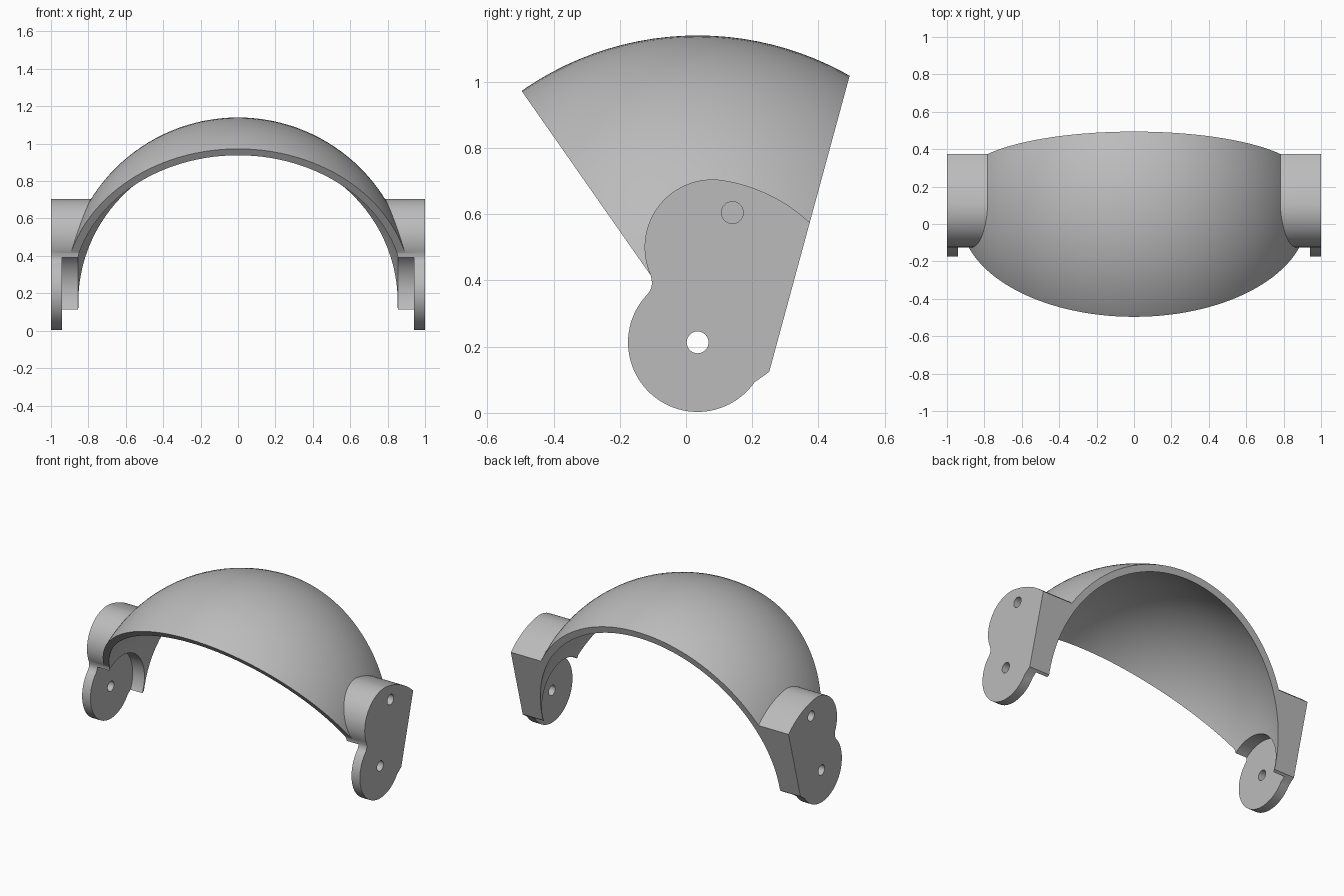
import bpy, bmesh
from math import sin, cos, radians, pi
from mathutils import Matrix

if "Cube" in bpy.data.objects:
    bpy.data.objects.remove(bpy.data.objects["Cube"])

PIVOT = (0.035, 0.213)          # hinge axis in the side plane (y, z)

grey = bpy.data.materials.new("plain_grey")
grey.use_nodes = True
grey.diffuse_color = (0.5, 0.5, 0.5, 1)
grey.node_tree.nodes["Principled BSDF"].inputs["Base Color"].default_value = (0.5, 0.5, 0.5, 1)


def finish(bm, name):
    bmesh.ops.recalc_face_normals(bm, faces=bm.faces)
    mesh = bpy.data.meshes.new(name)
    bm.to_mesh(mesh)
    bm.free()
    mesh.materials.append(grey)
    obj = bpy.data.objects.new(name, mesh)
    bpy.context.collection.objects.link(obj)
    return obj


def prism(name, outline, x0, x1):
    """Extrude a side outline of (y, z) points along x."""
    bm = bmesh.new()
    face = bm.faces.new([bm.verts.new((x0, y, z)) for y, z in outline])
    moved = bmesh.ops.extrude_face_region(bm, geom=[face])["geom"]
    verts = [v for v in moved if isinstance(v, bmesh.types.BMVert)]
    bmesh.ops.translate(bm, verts=verts, vec=(x1 - x0, 0, 0))
    return finish(bm, name)


def arc(centre, radius, start, end, steps):
    angles = [radians(start + (end - start) * i / steps) for i in range(steps + 1)]
    return [(centre[0] + radius * cos(a), centre[1] + radius * sin(a)) for a in angles]


def rod(name, centre, radius, x0, x1, steps=32):
    return prism(name, arc(centre, radius, 0, 360, steps)[:-1], x0, x1)


def ball(name, radius):
    bm = bmesh.new()
    turn = Matrix.Translation((0, *PIVOT)) @ Matrix.Rotation(pi / 2, 4, "Y")
    bmesh.ops.create_uvsphere(bm, u_segments=128, v_segments=64, radius=radius, matrix=turn)
    return finish(bm, name)


def combine(target, tool, operation):
    mod = target.modifiers.new("combine", "BOOLEAN")
    mod.operation, mod.solver, mod.object = operation, "EXACT", tool
    bpy.context.view_layer.objects.active = target
    bpy.ops.object.modifier_apply(modifier=mod.name)
    bpy.data.objects.remove(tool)


# Domed visor: ball trimmed at the front by a plane through the hinge axis
visor = ball("domed_visor", 0.927)
wedge = [PIVOT, (-0.825, 1.442), (1.2, 1.6), (1.2, 0.19), (0.33, 0.19), (0.2, 0.11)]
combine(visor, prism("wedge", wedge, -1.2, 1.2), "INTERSECT")

# Side lugs: upper lobe, small fillet, hinge disc and rear tip
lug = arc(PIVOT, 0.4955, 40, 81.1, 16)
lug += arc((0.08, 0.5), 0.205, 81.1, 204.5, 32)[1:]
lug += arc((-0.155, 0.393), 0.052, 24.5, -43.4, 10)[1:]
lug += arc(PIVOT, 0.21, 136.6, 325, 48)[1:]
lug += [(0.33, 0.18)]
combine(visor, prism("lugs", lug, -1, 1), "UNION")

# Slanted rear cut across the dome and lugs
rear = [(0.185, -0.12), (0.549, 1.22), (1.5, 1.22), (1.5, -0.12)]
combine(visor, prism("rear_cut", rear, -1.3, 1.3), "DIFFERENCE")

# Hollow inside and round recess behind each hinge disc
combine(visor, ball("hollow", 0.885), "DIFFERENCE")
combine(visor, rod("recess", PIVOT, 0.225, -0.94, 0.94, 96), "DIFFERENCE")

# Hinge holes and blind upper holes
combine(visor, rod("hinge_hole", PIVOT, 0.033, -1.2, 1.2), "DIFFERENCE")
for side in (-1, 1):
    combine(visor, rod("upper_hole", (0.14, 0.605), 0.033, side * 0.85, side * 1.2), "DIFFERENCE")

bpy.ops.object.select_all(action="DESELECT")
visor.select_set(True)
bpy.context.view_layer.objects.active = visor
bpy.ops.object.shade_smooth_by_angle(angle=radians(25))
